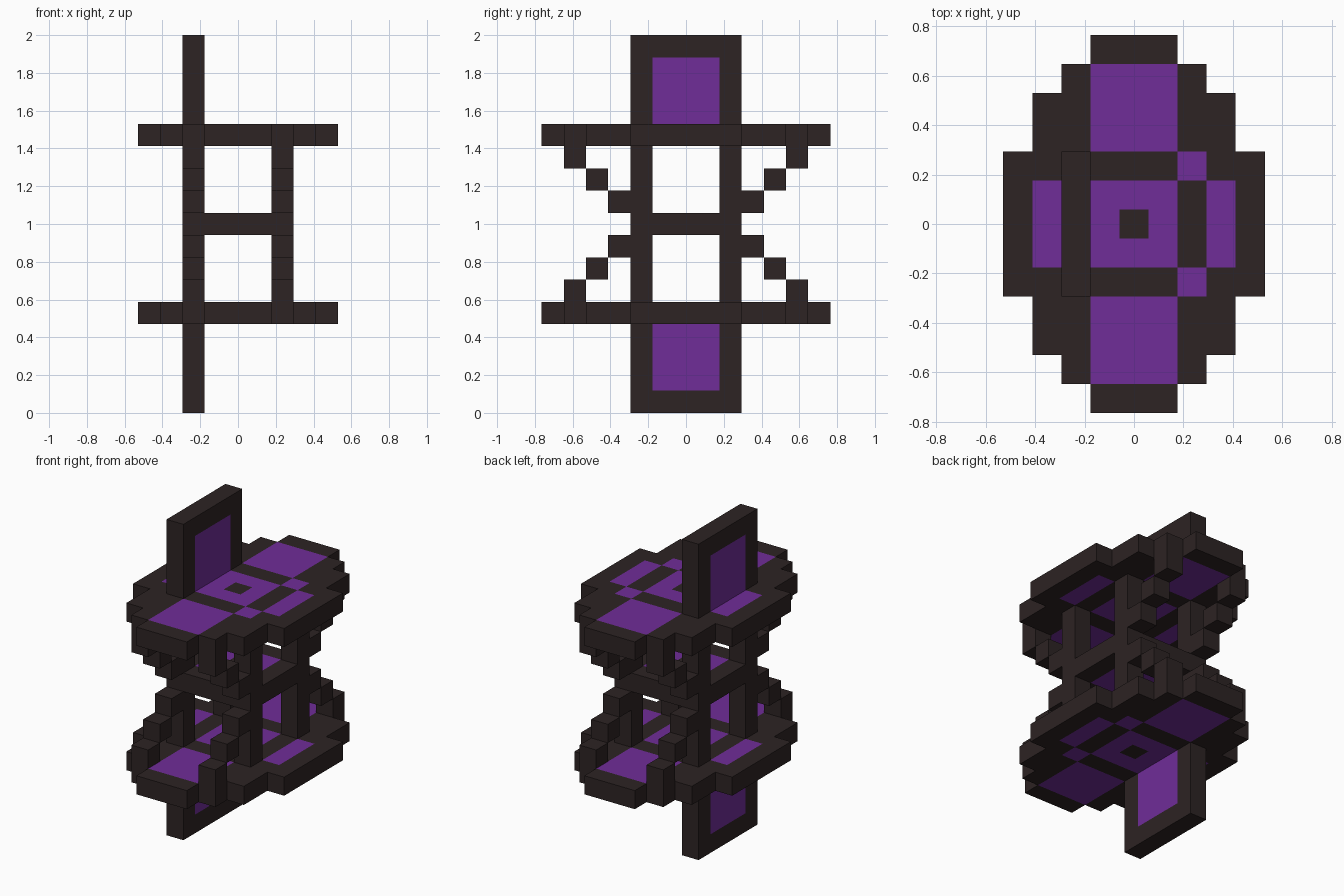
import bpy, bmesh
from mathutils import Vector

U = 2 / 17  # edge length of one block

if "Cube" in bpy.data.objects:
    bpy.data.objects.remove(bpy.data.objects["Cube"], do_unlink=True)


def make_material(name, rgb):
    mat = bpy.data.materials.new(name)
    mat.use_nodes = True
    mat.diffuse_color = (*rgb, 1)
    mat.node_tree.nodes["Principled BSDF"].inputs["Base Color"].default_value = (*rgb, 1)
    return mat


DARK, PURPLE = 0, 1
MATERIALS = [make_material("dark brown", (0.026, 0.017, 0.017)),
             make_material("purple", (0.162, 0.026, 0.314))]


def finish(name, bm):
    bmesh.ops.remove_doubles(bm, verts=bm.verts, dist=0.001)
    bmesh.ops.recalc_face_normals(bm, faces=bm.faces)
    mesh = bpy.data.meshes.new(name)
    bm.to_mesh(mesh)
    bm.free()
    for mat in MATERIALS:
        mesh.materials.append(mat)
    obj = bpy.data.objects.new(name, mesh)
    bpy.context.collection.objects.link(obj)
    return obj


def slab(name, cells, place):
    """One-block-thick slab; cells maps (i, j) to a colour, place maps (i, j, depth) to space."""
    bm = bmesh.new()

    def quad(corners, colour):
        face = bm.faces.new([bm.verts.new(Vector(place(*c)) * U) for c in corners])
        face.material_index = colour

    h = 0.5
    for (i, j), colour in cells.items():
        ring = [(i - h, j - h), (i + h, j - h), (i + h, j + h), (i - h, j + h)]
        for depth in (-h, h):
            quad([(a, b, depth) for a, b in ring], colour)
        # side walls only along the outline
        for k, step in enumerate([(0, -1), (1, 0), (0, 1), (-1, 0)]):
            if (i + step[0], j + step[1]) not in cells:
                p, q = ring[k], ring[(k + 1) % 4]
                quad([(*p, -h), (*q, -h), (*q, h), (*p, h)], colour)
    return finish(name, bm)


def box(name, x, y, z0, z1):
    """Dark column one block wide, from height z0 to z1 in blocks."""
    bm = bmesh.new()
    bmesh.ops.create_cube(bm, size=1)
    for v in bm.verts:
        v.co = Vector((x + v.co.x, y + v.co.y, (z0 + z1) / 2 + v.co.z * (z1 - z0))) * U
    return finish(name, bm)


def plate_colour(x, y):
    ax, ay = abs(x), abs(y)
    core = ax <= 1 and ay <= 1 and (x, y) != (0, 0)
    wing = ax <= 1 and 3 <= ay <= 5
    side = ax == 3 and ay <= 1
    corner = ax == 2 and ay == 2
    return PURPLE if core or wing or side or corner else DARK


# Stepped oval plates: half width of each row by distance from the middle
HALF_WIDTH = [4, 4, 4, 3, 3, 2, 1]
plate = {(x, y): plate_colour(x, y)
         for y in range(-6, 7)
         for x in range(-HALF_WIDTH[abs(y)], HALF_WIDTH[abs(y)] + 1)}
for name, z in (("lower_plate", 4.5), ("upper_plate", 12.5)):
    slab(name, plate, lambda i, j, d, z=z: (i, j, z + d))

# Square shelf at the waist
shelf = {(x, y): PURPLE if max(abs(x), abs(y)) == 1 else DARK
         for x in range(-2, 3) for y in range(-2, 3)}
slab("middle_shelf", shelf, lambda i, j, d: (i, j, 8.5 + d))

# Upright framed panels above and below the plates
for name, base, rim in (("lower_panel", 0, 0), ("upper_panel", 13, 3)):
    panel = {(y, k): PURPLE if abs(y) < 2 and k != rim else DARK
             for y in range(-2, 3) for k in range(4)}
    slab(name, panel, lambda i, j, d, b=base: (-2 + d, i, b + j + 0.5))

# Four corner posts, each with stepped braces running out to both plates
for x, side in ((-2, "right"), (2, "left")):
    for s, end in ((-1, "front"), (1, "back")):
        tag = f"{end}_{side}"
        box(f"lower_post_{tag}", x, 2 * s, 5, 8)
        box(f"upper_post_{tag}", x, 2 * s, 9, 12)
        for n in range(3):
            box(f"lower_brace_{tag}_{n + 1}", x, (3 + n) * s, 7 - n, 8 - n)
            box(f"upper_brace_{tag}_{n + 1}", x, (3 + n) * s, 9 + n, 10 + n)
